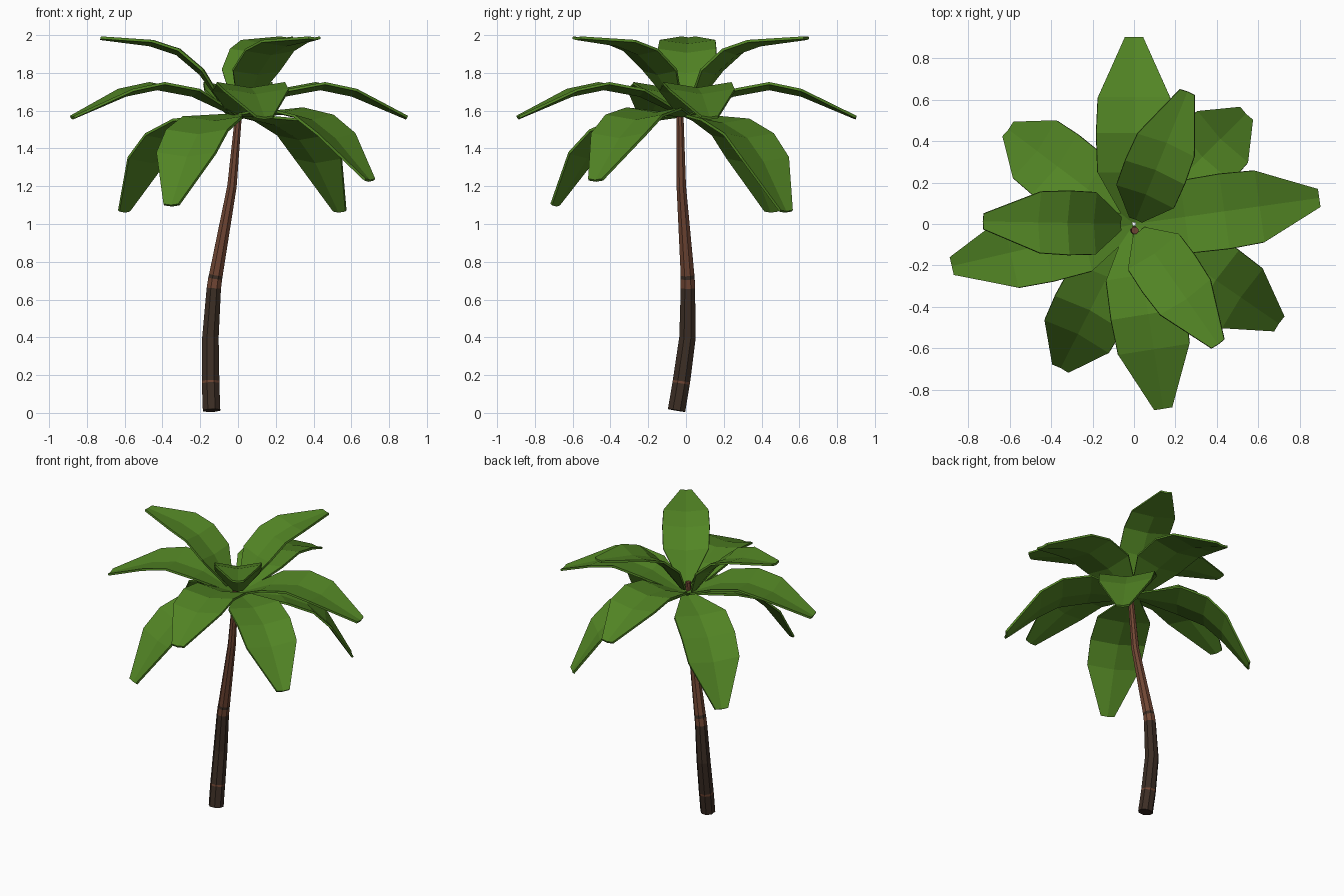
import bpy
from math import cos, sin, radians, pi
from mathutils import Vector, Matrix

if "Cube" in bpy.data.objects:
    bpy.data.objects.remove(bpy.data.objects["Cube"])


def material(name, color):
    m = bpy.data.materials.new(name)
    m.diffuse_color = (*color, 1)
    m.use_nodes = True
    m.node_tree.nodes["Principled BSDF"].inputs["Base Color"].default_value = m.diffuse_color
    return m


GREEN = material("leaf_green", (0.085, 0.235, 0.018))
DARK = material("dark_bark", (0.045, 0.027, 0.018))
RED = material("red_brown_bark", (0.16, 0.06, 0.033))


def make_object(name, verts, faces, mats):
    mesh = bpy.data.meshes.new(name)
    mesh.from_pydata(verts, [], faces)
    for m in mats:
        mesh.materials.append(m)
    obj = bpy.data.objects.new(name, mesh)
    bpy.context.collection.objects.link(obj)
    return obj


# Trunk: tapered rings along a bent path (x, y, z, radius)
SIDES = 8
path = [(-.140, -.050, .013, .050), (-.145, -.026, .155, .050),
        (-.145, -.024, .168, .050), (-.146, .008, .40, .047),
        (-.128, .010, .66, .041), (-.121, .009, .71, .040),
        (-.117, .008, .73, .039), (-.032, -.025, 1.20, .027),
        (.000, -.031, 1.55, .020), (.004, -.031, 1.64, .018)]
bands = [0, 1, 0, 0, 1, 0, 1, 1, 1]      # bark colour of each section
verts, faces = [], []
for i, (x, y, z, r) in enumerate(path):
    a, b = path[max(i - 1, 0)], path[min(i + 1, len(path) - 1)]
    tangent = Vector(b[:3]) - Vector(a[:3])
    turn = Vector((0, 0, 1)).rotation_difference(tangent)
    for k in range(SIDES):
        t = 2 * pi * (k + .5) / SIDES
        verts.append(Vector((x, y, z)) + turn @ Vector((r * cos(t), r * sin(t), 0)))
for i in range(len(path) - 1):
    for k in range(SIDES):
        n = (k + 1) % SIDES
        faces.append((i * SIDES + k, i * SIDES + n, (i + 1) * SIDES + n, (i + 1) * SIDES + k))
faces.append(tuple(reversed(range(SIDES))))
faces.append(tuple(range((len(path) - 1) * SIDES, len(path) * SIDES)))
trunk = make_object("trunk", verts, faces, [DARK, RED])
for p in trunk.data.polygons:
    s = p.index // SIDES
    p.material_index = bands[s] if s < len(bands) else 0
trunk.data.polygons[-1].material_index = 1

# Leaf profile: distance along leaf, height, half width
profile = [(.01, .0, .04), (.25, .12, .177), (.44, .155, .183),
           (.61, .12, .175), (.90, -.012, .045)]


def leaf(name, heading, pitch, scale, out, lift):
    """Shallow V-shaped leaf blade, pitched and turned around the trunk top."""
    place = (Matrix.Rotation(radians(heading), 4, 'Z')
             @ Matrix.Translation((out, 0, 1.575 + lift))
             @ Matrix.Rotation(radians(-pitch), 4, 'Y')
             @ Matrix.Scale(scale, 4))
    verts, faces = [], []
    for s, h, w in profile:
        for side in (-1, 0, 1):
            verts.append(place @ Vector((s, side * w, h + abs(side) * w * .16 - w * .08)))
    for i in range(len(profile) - 1):
        for j in (0, 1):
            a = i * 3 + j
            faces.append((a, a + 3, a + 4, a + 1))
    obj = make_object(name, verts, faces, [GREEN])
    mod = obj.modifiers.new("thickness", 'SOLIDIFY')
    mod.thickness = .014
    mod.offset = 0


# Middle tier
for i, heading in enumerate((8, 90, 193, -81)):
    leaf(f"middle_leaf_{i + 1}", heading, 0, 1.0, 0, 0)

# Upper tier
for i, (heading, out) in enumerate(((179, .06), (68, .02), (-55, .04))):
    leaf(f"upper_leaf_{i + 1}", heading, 30, .85, out, .035)

# Drooping lower tier
for i, (heading, pitch) in enumerate(((243, -31.5), (-34.5, -22), (44.5, -34), (143, -34))):
    leaf(f"lower_leaf_{i + 1}", heading, pitch, 1.0, .015, .005)
